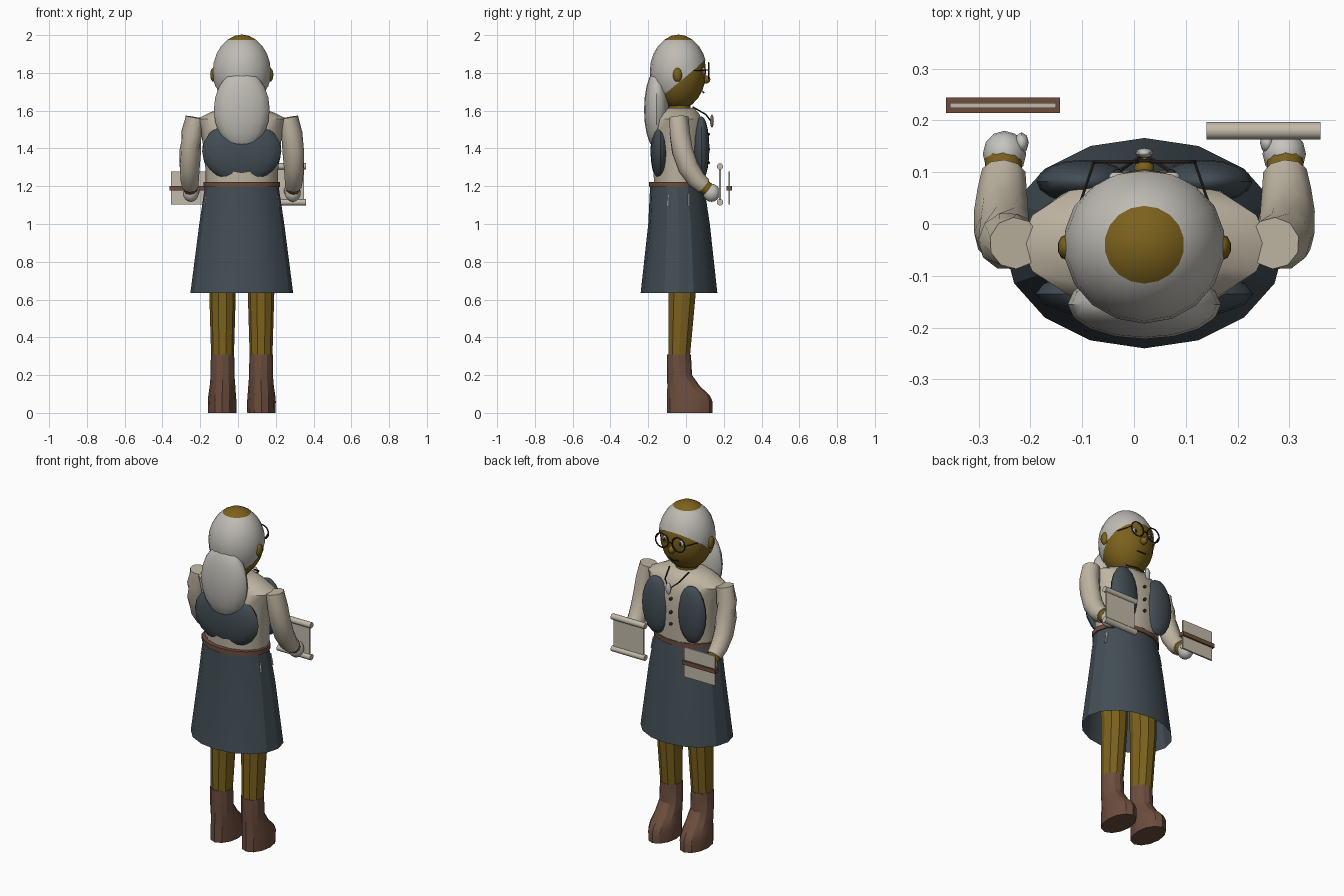
import bpy, bmesh
from math import sin, cos, pi, radians
from mathutils import Vector, Matrix

if "Cube" in bpy.data.objects:
    bpy.data.objects.remove(bpy.data.objects["Cube"])

CX, CY = 0.02, -0.037      # body axis
COL = dict(skin=(.20, .12, .012), hair=(.52, .50, .46), cloth=(.055, .075, .09), shirt=(.52, .46, .36),
           leather=(.15, .075, .048), glove=(.56, .55, .52), dark=(.03, .022, .018), paper=(.54, .49, .40))
MATS = {}
for k, c in COL.items():
    MATS[k] = bpy.data.materials.new(k)
    MATS[k].diffuse_color = (*c, 1)


def finish(name, bm, mat, smooth=40):
    bmesh.ops.recalc_face_normals(bm, faces=bm.faces)
    me = bpy.data.meshes.new(name)
    bm.to_mesh(me)
    bm.free()
    ob = bpy.data.objects.new(name, me)
    bpy.context.collection.objects.link(ob)
    me.materials.append(MATS[mat])
    if smooth:
        bpy.ops.object.select_all(action='DESELECT')
        bpy.context.view_layer.objects.active = ob
        ob.select_set(True)
        bpy.ops.object.shade_smooth_by_angle(angle=radians(smooth))
    return ob


def ball(name, c, r, mat, seg=16, rings=10, cut=None):
    bm = bmesh.new()
    bmesh.ops.create_uvsphere(bm, u_segments=seg, v_segments=rings, radius=1,
                              matrix=Matrix.Translation(c) @ Matrix.Diagonal((*r, 1)))
    if cut:
        bmesh.ops.bisect_plane(bm, geom=bm.verts[:] + bm.edges[:] + bm.faces[:],
                               plane_co=cut[0], plane_no=cut[1], clear_inner=True)
    return finish(name, bm, mat)


def box(name, c, size, mat):
    bm = bmesh.new()
    bmesh.ops.create_cube(bm, size=1, matrix=Matrix.Translation(c) @ Matrix.Diagonal((*size, 1)))
    return finish(name, bm, mat, 0)


def skin_rings(name, rings, mat, caps=True, smooth=40):
    bm = bmesh.new()
    loops = [[bm.verts.new(p) for p in r] for r in rings]
    n = len(loops[0])
    for a, b in zip(loops, loops[1:]):
        for i in range(n):
            bm.faces.new((a[i], a[(i + 1) % n], b[(i + 1) % n], b[i]))
    if caps:
        bm.faces.new(loops[0])
        bm.faces.new(loops[-1])
    return finish(name, bm, mat, smooth)


# level: list of (z, x centre, y centre, rx, ry)
def stack(name, levels, mat, n=16, **kw):
    return skin_rings(name, [[(x + rx * cos(2 * pi * i / n), y + ry * sin(2 * pi * i / n), z) for i in range(n)]
                             for z, x, y, rx, ry in levels], mat, **kw)


def tube(name, pts, radii, mat, n=10):
    pts = [Vector(p) for p in pts]
    rings = []
    for i, p in enumerate(pts):
        d = pts[min(i + 1, len(pts) - 1)] - pts[max(i - 1, 0)]
        q = d.to_track_quat('Z', 'X')
        rings.append([p + q @ Vector((radii[i] * cos(2 * pi * k / n), radii[i] * sin(2 * pi * k / n), 0))
                      for k in range(n)])
    return skin_rings(name, rings, mat)


def ring(name, c, R, r, mat, n=20, m=6):
    rings = [[(c[0] + (R + r * cos(2 * pi * j / m)) * cos(a), c[1] + r * sin(2 * pi * j / m),
               c[2] + (R + r * cos(2 * pi * j / m)) * sin(a)) for j in range(m)]
             for a in [2 * pi * i / n for i in range(n + 1)]]
    ob = skin_rings(name, rings, mat, caps=False)
    return ob


# skirt, belt, torso, neck
stack("skirt", [(1.20, CX, CY - .01, .195, .143), (1.0, CX, CY, .225, .163), (.635, CX, CY, .272, .203)],
      "cloth", caps=False, smooth=25)
stack("belt", [(1.195, CX, CY - .01, .203, .15), (1.222, CX, CY - .01, .203, .15)], "leather")
stack("torso", [(1.20, CX, CY, .19, .135), (1.35, CX, CY, .195, .142), (1.48, CX, CY, .215, .143),
                (1.555, CX, CY, .24, .125), (1.59, CX, CY, .17, .105), (1.615, CX, CY, .10, .08)], "shirt", n=14)
stack("neck", [(1.58, CX, CY, .065, .06), (1.66, CX, CY, .06, .06)], "skin", n=12)

# waistcoat
ball("waistcoat_back", (CX, -.135, 1.385), (.21, .053, .165), "cloth")

# head and hair
head = (CX, -.04, 1.805)
ball("head", head, (.15, .146, .198), "skin", 18, 12)
ball("hair_cap", head, (.156, .152, .195), "hair", 18, 12, cut=((CX, -.11, 1.69), (0, -.64, .77)))
ball("back_hair", (CX, -.155, 1.605), (.148, .067, .21), "hair")
ball("nose", (CX, .105, 1.765), (.02, .024, .022), "skin", 10, 8)
tube("mouth", [(CX - .03, .088, 1.70), (CX, .094, 1.696), (CX + .03, .088, 1.70)], [.004] * 3, "dark", 6)
tube("glasses_bridge", [(CX - .014, .122, 1.812), (CX + .014, .122, 1.812)], [.004] * 2, "dark", 6)

# necklace, pendant, buttons
tube("necklace", [(CX - .065, .035, 1.62), (CX - .045, .105, 1.58), (CX, .135, 1.54),
                  (CX + .045, .105, 1.58), (CX + .065, .035, 1.62)], [.004] * 5, "dark", 6)
ball("pendant", (CX, .137, 1.545), (.018, .01, .035), "glove", 10, 8)
for z in (1.475, 1.395, 1.325):
    ball("button", (CX, .115, z), (.009, .012, .009), "dark", 8, 6)

# paired parts
for s, side in ((-1, "left"), (1, "right")):
    X = lambda d: CX + s * d
    ball(side + "_ear", (X(.15), -.045, 1.79), (.018, .025, .037), "skin", 10, 8)
    ball(side + "_eye", (X(.052), .09, 1.81), (.018, .012, .02), "glove", 10, 8)
    ball(side + "_pupil", (X(.052), .1, 1.81), (.009, .006, .011), "dark", 8, 6)
    ring(side + "_lens_rim", (X(.055), .12, 1.812), .042, .004, "dark")
    tube(side + "_glasses_arm", [(X(.097), .12, 1.815), (X(.148), -.03, 1.81)], [.003] * 2, "dark", 6)
    ball(side + "_waistcoat_front", (X(.118), .082, 1.4), (.09, .042, .17), "cloth")
    # arm
    tube(side + "_sleeve", [(X(.25), -.037, 1.565), (X(.265), -.033, 1.48), (X(.272), -.02, 1.39),
                            (X(.276), .012, 1.30), (X(.275), .055, 1.235), (X(.272), .095, 1.20)],
         [.05, .056, .057, .055, .05, .044], "shirt")
    tube(side + "_wrist", [(X(.272), .075, 1.215), (X(.272), .12, 1.18)], [.04, .036], "skin")
    ball(side + "_hand", (X(.27), .135, 1.165), (.042, .045, .048), "glove", 12, 8)
    ball(side + "_thumb", (X(.237), .157, 1.175), (.014, .02, .022), "glove", 8, 6)
    # leg and boot
    stack(side + "_leg", [(.29, X(.102), CY, .06, .06), (.63, X(.102), -.02, .07, .075),
                          (1.15, X(.1), -.03, .078, .085)], "skin", n=10, smooth=20)
    stack(side + "_boot", [(0, X(.104), .02, .075, .12), (.06, X(.104), .02, .076, .121),
                           (.095, X(.104), .012, .073, .112), (.14, X(.102), -.012, .068, .087),
                           (.20, X(.102), -.034, .063, .066), (.31, X(.102), CY, .062, .063)],
          "leather", n=12, smooth=25)
    # small hanging tassels on the skirt
    for t in (-1, 1):
        y = CY + t * .053
        tube(side + "_tassel", [(X(.182), y, 1.16), (X(.196), y * 1.02, 1.095)], [.006, .006], "glove", 6)

# tied sheet held on the left
box("tied_sheet", (-.253, .229, 1.19), (.205, .01, .176), "paper")
box("sheet_band", (-.253, .229, 1.19), (.22, .03, .024), "leather")

# open scroll held on the right
box("scroll_sheet", (.25, .18, 1.21), (.20, .008, .19), "paper")
for z in (1.305, 1.115):
    tube("scroll_rod", [(.14, .18, z), (.36, .18, z)], [.017] * 2, "paper", 12)

for m in bpy.data.materials:
    if m.users and not m.is_grease_pencil:
        m.use_nodes = True
        m.node_tree.nodes["Principled BSDF"].inputs["Base Color"].default_value = m.diffuse_color
